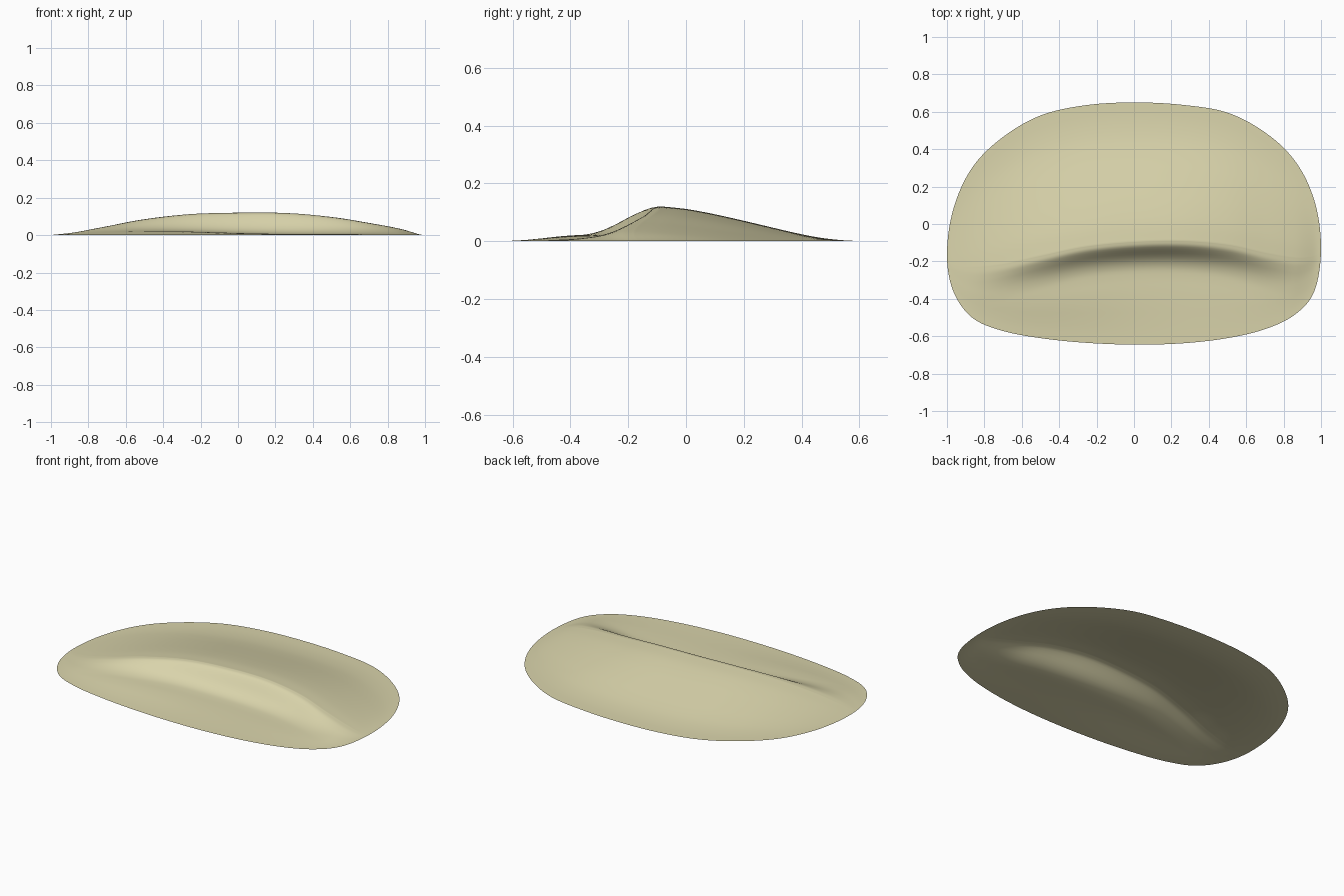
import bpy
import bmesh
import math

cube = bpy.data.objects.get("Cube")
if cube:
    bpy.data.objects.remove(cube, do_unlink=True)

# Stations run from the right tip to the left tip at equal angles, x = -cos(angle)
BACK = (-.17, .08, .30, .46, .58, .635, .65, .637, .595, .485, .33, .12, -.13)
FRONT = (-.17, -.36, -.50, -.57, -.61, -.635, -.645, -.638, -.61, -.56, -.48, -.355, -.13)
CREST_Y = (-.17, -.22, -.23, -.215, -.17, -.12, -.095, -.09, -.11, -.155, -.18, -.17, -.13)
CREST_Z = (0, .004, .016, .046, .085, .112, .12, .118, .097, .064, .034, .005, 0)
APRON_Z = (0, .002, .008, .016, .022, .02, .012, .007, .007, .009, .009, .002, 0)

# Heights along each slope, from the crest (1) to the foot (0), at equal steps
WINDWARD = (1, .92, .78, .61, .43, .25, .10, .02, 0)
SLIP = (1, .94, .71, .44, .23, .10, .03, .01, 0)
APRON = (1, 1, 1, .98, .92, .72, .42, .16, 0)


def smooth(keys, t):
    """Catmull-Rom value of evenly spaced keys, t from 0 to 1."""
    last = len(keys) - 1
    i = min(int(t * last), last - 1)
    u = t * last - i
    b, c = keys[i], keys[i + 1]
    a = keys[i - 1] if i > 0 else 2 * b - c
    d = keys[i + 2] if i + 2 <= last else 2 * c - b
    return b + .5 * u * (c - a + u * (2*a - 5*b + 4*c - d + u * (3*(b - c) + d - a)))


def column(t, rows):
    """Points of one lengthwise slice, front edge to back edge."""
    x = -math.cos(math.pi * t)
    back, front, ridge, top, apron = (
        smooth(k, t) for k in (BACK, FRONT, CREST_Y, CREST_Z, APRON_Z))
    gap = ridge - front
    width = min(.2 + .1 * x * x, .9 * gap)
    points = []
    for j in range(rows, 0, -1):
        v = (j / rows) ** 1.5
        slip = smooth(SLIP, min(v * gap / max(width, 1e-6), 1))
        z = (top - apron) * slip + apron * smooth(APRON, v)
        points.append((x, ridge - v * gap, max(z, 0)))
    for j in range(rows + 1):
        u = (j / rows) ** 1.3
        points.append((x, ridge + u * (back - ridge), max(top * smooth(WINDWARD, u), 0)))
    return points


# Dune surface, an open shell with no underside
COLS, ROWS = 96, 32
bm = bmesh.new()
grid = [[bm.verts.new(p) for p in column(i / COLS, ROWS)] for i in range(COLS + 1)]
for a, b in zip(grid, grid[1:]):
    for j in range(len(a) - 1):
        bm.faces.new((a[j], b[j], b[j + 1], a[j + 1]))
bmesh.ops.remove_doubles(bm, verts=bm.verts, dist=1e-5)
for f in bm.faces:
    f.smooth = True
mesh = bpy.data.meshes.new("sand_dune")
bm.to_mesh(mesh)
bm.free()
dune = bpy.data.objects.new("sand_dune", mesh)
bpy.context.collection.objects.link(dune)

# Sand colour
sand = bpy.data.materials.new("pale sand")
sand.use_nodes = True
colour = (.70, .66, .41, 1)
sand.diffuse_color = colour
sand.node_tree.nodes["Principled BSDF"].inputs["Base Color"].default_value = colour
mesh.materials.append(sand)
